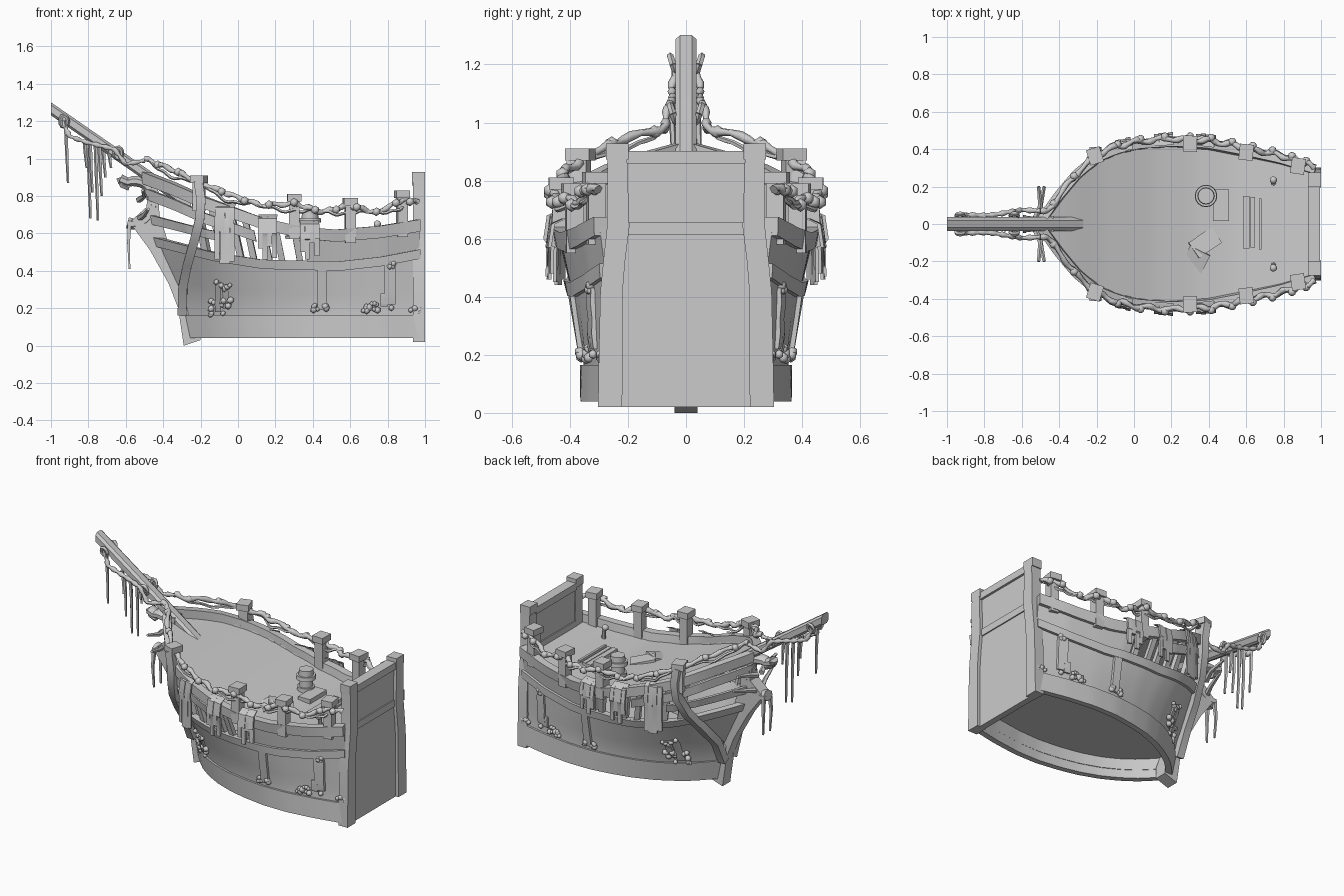
import bpy, bmesh, math, random
from mathutils import Vector, Matrix

if "Cube" in bpy.data.objects:
    bpy.data.objects.remove(bpy.data.objects["Cube"])

random.seed(4)
grey = bpy.data.materials.new("weathered_grey")
grey.diffuse_color = (0.6, 0.6, 0.6, 1)
grey.use_nodes = True
grey.node_tree.nodes["Principled BSDF"].inputs["Base Color"].default_value = grey.diffuse_color


def table(t, v):
    if v <= t[0][0]:
        return t[0][1]
    for (a, p), (b, q) in zip(t, t[1:]):
        if v <= b:
            return p + (q - p) * ((v - a) / (b - a))
    return t[-1][1]


# Hull shape: stem line, plan outlines (top and bottom), beam by height, and sheer lines
STEM = [(0, -.25), (.24, -.3), (.51, -.42), (.66, -.47), (.9, -.5)]
PLAN = [(0, .05), (.035, .22), (.07, .38), (.13, .62), (.2, .81), (.27, .91), (.35, .97),
        (.47, 1), (.6, .98), (.73, .9), (.87, .8), (1, .67)]
LOW = [(0, .05), (.05, .24), (.1, .41), (.17, .58), (.25, .73), (.35, .86), (.45, .94), (.57, 1), (.7, 1),
       (.85, .93), (1, .82)]
BEAM = [(0, .35), (.2, .355), (.45, .405), (.62, .445), (.9, .45)]
RAIL = [(-.5, .93), (-.35, .87), (-.2, .80), (-.05, .745), (.1, .69), (.3, .64), (.5, .62), (.75, .64), (1, .68)]
MID = [(-.5, .58), (-.2, .50), (.06, .46), (.5, .45), (.75, .475), (1, .52)]


def rail(u):
    return table(RAIL, -.5 + 1.47 * u)


def mid(u):
    return table(MID, -.5 + 1.47 * u)


def raw(u, z):
    xb = table(STEM, z)
    k = max(0, min(1, (z - .08) / .42))
    s = table(LOW, u) * (1 - k) + table(PLAN, u) * k
    return Vector((xb + u * (.97 - xb), s * table(BEAM, z)))


def hull(u, z, off=0):
    p = raw(u, z)
    d = raw(min(1, u + .03), z) - raw(max(0, u - .03), z)
    p = p + Vector((-d.y, d.x)).normalized() * off
    return Vector((p.x, max(p.y, .01), z))


def at(x, z, off=0):
    xb = table(STEM, z)
    return hull(max(0, min(1, (x - xb) / (.97 - xb))), z, off)


def finish(name, bm, angle=35, mirror=False):
    if mirror:
        g = bmesh.ops.duplicate(bm, geom=bm.verts[:] + bm.edges[:] + bm.faces[:])["geom"]
        for v in g:
            if isinstance(v, bmesh.types.BMVert):
                v.co.y *= -1
    bmesh.ops.recalc_face_normals(bm, faces=bm.faces[:])
    me = bpy.data.meshes.new(name)
    bm.to_mesh(me)
    bm.free()
    me.materials.append(grey)
    for p in me.polygons:
        p.use_smooth = True
    me.set_sharp_from_angle(angle=math.radians(angle))
    bpy.context.collection.objects.link(bpy.data.objects.new(name, me))


def loft(bm, rings):
    vs = [[bm.verts.new(p) for p in r] for r in rings]
    n = len(vs[0])
    for a, b in zip(vs, vs[1:]):
        for i in range(n):
            bm.faces.new((a[i], a[(i + 1) % n], b[(i + 1) % n], b[i]))
    bm.faces.new(vs[0])
    bm.faces.new(vs[-1])


def band(bm, u0, u1, lo, hi, off, thick, n=32, rows=1):
    rings = []
    for i in range(n + 1):
        u = u0 + (u1 - u0) * i / n
        zs = [lo(u) + (hi(u) - lo(u)) * k / rows for k in range(rows + 1)]
        rings.append([hull(u, z, off) for z in zs] + [hull(u, z, off - thick) for z in reversed(zs)])
    loft(bm, rings)


def tube(bm, pts, r, sides=6, lump=0, tip=1, wide=1):
    pts = [Vector(p) for p in pts]
    rings = []
    for i, p in enumerate(pts):
        d = (pts[min(i + 1, len(pts) - 1)] - pts[max(i - 1, 0)]).normalized()
        a = d.cross(Vector((0, 1, 0)) if abs(d.y) < .9 else Vector((1, 0, 0))).normalized()
        b = d.cross(a) * wide
        rr = r * (1 + lump * math.sin(i * 1.9)) * (1 + (tip - 1) * i / (len(pts) - 1))
        rings.append([p + (a * math.cos(t) + b * math.sin(t)) * rr
                      for t in [2 * math.pi * (k + .5) / sides for k in range(sides)]])
    loft(bm, rings)


def ribbon(bm, pts, x0, x1, thick, lift):
    # Flat strip following the hull side: pts are (height, extra offset) pairs
    rings = []
    for z, off in pts:
        a, b = at(x0, .65 if lift else z, off), at(x1, .65 if lift else z, off)
        rings.append([(a.x, a.y, z), (b.x, b.y, z), (b.x, b.y - thick, z), (a.x, a.y - thick, z)])
    loft(bm, rings)


def box(bm, c, s, rot=0, tilt=0):
    m = Matrix.Translation(c) @ Matrix.Rotation(rot, 4, 'Z') @ Matrix.Rotation(tilt, 4, 'Y')
    bmesh.ops.create_cube(bm, size=1, matrix=m @ Matrix.Diagonal((*s, 1)))


def blob(bm, c, r, sub=1):
    bmesh.ops.create_icosphere(bm, subdivisions=sub, radius=r, matrix=Matrix.Translation(c))


def path(pts, n):
    t = [(i / (len(pts) - 1), Vector(p)) for i, p in enumerate(pts)]
    return [table(t, i / n) for i in range(n + 1)]


def const(v):
    return lambda u: v


# Hull planking, belts and rail
for name, args in {
    "hull_wall": (0, 1, const(.1), mid, 0, .025, 36, 6),
    "bottom_belt": (0, 1, const(.04), const(.165), .013, .036),
    "middle_belt": (0, 1, lambda u: mid(u) - .05, mid, .018, .045),
    "upper_rail": (0, 1, lambda u: rail(u) - .065, rail, .02, .05),
    "aft_planking": (.56, 1, lambda u: mid(u) - .02, lambda u: rail(u) - .03, 0, .02),
    "bow_plank_low": (0, .23, lambda u: mid(u) + .07, lambda u: mid(u) + .12, .005, .02),
    "bow_plank_high": (0, .38, lambda u: rail(u) - .15, lambda u: rail(u) - .09, .005, .02),
}.items():
    bm = bmesh.new()
    band(bm, *args)
    finish(name, bm, mirror=True)

bm = bmesh.new()
for u in (.16, .22, .29, .34, .4, .45, .52):
    band(bm, u, u + .024, lambda u: mid(u) - .01, lambda u: rail(u) - .04, 0, .03, 1)
finish("hull_ribs", bm, mirror=True)

# Deck and bilge floor
for name, zf, off in (("deck", lambda u: rail(u) - .05, -.02), ("bilge_floor", const(.18), -.015)):
    bm = bmesh.new()
    rows = []
    for i in range(33):
        p = hull(i / 32, zf(i / 32), off)
        rows.append([bm.verts.new((p.x, p.y * k, p.z)) for k in (1, -1)])
    for a, b in zip(rows, rows[1:]):
        bm.faces.new((a[0], a[1], b[1], b[0]))
    finish(name, bm)

# Curved frames and straps on the hull side
bm = bmesh.new()
tube(bm, [at(x, z, .025) for x, z in ((-.2, .88), (-.185, .78), (-.19, .68), (-.215, .57), (-.25, .44),
                                      (-.275, .32), (-.28, .17))], .034, 4)
finish("bow_frame", bm, mirror=True)
bm = bmesh.new()
ribbon(bm, [(z, .016) for z in (.19, .3, .42)], .425, .475, .03, False)
finish("hull_strap", bm, mirror=True)

# Rail posts with caps
bm = bmesh.new()
for x, lo, hi, off in ((-.2, .72, .91, .015), (.3, .57, .81, 0), (.6, .55, .79, 0), (.88, .58, .83, -.01)):
    p = at(x, lo, off)
    r = math.atan2(at(x + .05, lo).y - at(x - .05, lo).y, .1) * .5
    box(bm, (p.x, p.y, (lo + hi) / 2), (.055, .06, hi - lo), r)
    box(bm, (p.x, p.y, hi - .02), (.075, .085, .04), r)
finish("rail_posts", bm, mirror=True)

# Knotted rope along the rail
bm = bmesh.new()
ROPE = ((-.5, 1.0), (-.36, .945), (-.2, .87), (-.05, .81), (.12, .75), (.3, .76), (.45, .715), (.6, .75),
        (.74, .71), (.88, .78), (.96, .77))
rp = [(p[0], max(.07, at(p[0], .75).y + .01 + .01 * math.sin(i)), p[1] + .006 * math.sin(i * 1.3))
      for i, p in enumerate(path([(x, z, 0) for x, z in ROPE], 80))]
tube(bm, rp, .015, 6, .25)
tube(bm, [(x, y + .012 * math.sin(i * .4), z - .02 + .02 * math.cos(i * .4)) for i, (x, y, z) in enumerate(rp)],
     .009, 5)
for i in range(4, 80, 6):
    blob(bm, Vector(rp[i]) + Vector((0, .008, 0)), .024)
finish("rail_rope", bm, 60, True)

# Torn cloth sheets over the rail, with ragged ends
bm = bmesh.new()
for x0, top, ends in ((-.06, .76, (.46, .44, .44, .45)), (.16, .70, (.52, .46, .53, .47)),
                      (.38, .67, (.5, .46, .55, .48))):
    for k, end in enumerate(ends):
        x = x0 - .05 + .025 * k
        w = .004 * (k % 2)
        ribbon(bm, [(top, -.01), (top - .02, .03 + w), (top - .1, .042 + w), ((top + end) / 2, .04 - w), (end, .038)],
               x, x + .025, .012, True)
finish("torn_cloth", bm, mirror=True)

# Barnacles and drips
bm = bmesh.new()
for x0, z0, w, h, n in ((-.08, .2, .07, .05, 14), (-.08, .32, .05, .02, 8), (.43, .205, .045, .015, 8),
                        (.74, .205, .08, .02, 14), (.95, .19, .035, .01, 5), (-.3, .28, .02, .06, 5),
                        (.8, .43, .03, .01, 5)):
    for k in range(n):
        z = z0 + random.uniform(-h, h)
        blob(bm, at(x0 + random.uniform(-w, w), z, .01), random.uniform(.013, .021))
for x, w, lo, hi in ((.81, .06, .22, .43), (.78, .04, .21, .28), (-.1, .03, .18, .34), (-.06, .03, .2, .33)):
    ribbon(bm, [(lo + (hi - lo) * k / 4, .012 + .004 * (k % 2)) for k in range(5)], x - w / 2, x + w / 2, .02, False)
finish("barnacles", bm, 60, True)

# Stem timber with keel foot, curled scroll and bow spikes
bm = bmesh.new()
outline = [(-.29, 0), (-.2, .03), (-.2, .1), (-.25, .24), (-.36, .51), (-.42, .7), (-.43, .9), (-.47, .9),
           (-.49, .74), (-.58, .66), (-.47, .51), (-.37, .33), (-.32, .2)]
loft(bm, [[(x, y, z) for x, z in outline] for y in (-.04, .04)])
finish("stem", bm)
bm = bmesh.new()
arc = [(-.555 + .105 * math.cos(t), 0, .765 + .115 * math.sin(t)) for t in
       [math.radians(-110 + 220 * k / 16) for k in range(17)]]
tube(bm, arc + [(-.63, 0, .89)], .032, 8, .06, .9, 1.4)
tube(bm, [(-.63, 0, .9), (-.615, 0, .86), (-.58, 0, .845)], .025, 6, 0, .8, 1.5)
finish("bow_scroll", bm)
bm = bmesh.new()
for z, x in ((.8, -.45), (.7, -.42)):
    tube(bm, [(-.53, .02, z - .02), (-.5, .1, z), (x - .06, .2, z + .03)], .018, 5, 0, .5)
tube(bm, [(-.58, .03, .66), (-.585, .04, .55), (-.58, .035, .41)], .015, 4, 0, .4)
finish("bow_spikes", bm, mirror=True)

# Bowsprit with squared-off end, chamfered edges
bm = bmesh.new()
loft(bm, [[(x, y, z + dz) for y, dz in ((-.037, -.02), (-.02, -.035), (.02, -.035), (.037, -.02), (.037, .02),
                                        (.02, .035), (-.02, .035), (-.037, .02))]
          for x, z in ((-1, 1.266), (-.6, .99), (-.25, .745))])
finish("bowsprit", bm)

# Rope garland and strands under the bowsprit
bm = bmesh.new()
tube(bm, path([(-.94, .03, 1.2), (-.9, .05, 1.12), (-.82, .045, 1.09), (-.74, .05, 1.07), (-.66, .065, 1.05),
               (-.6, .075, .97), (-.5, .07, .99)], 30), .013, 6, .3)
for x, z in ((-.93, 1.2), (-.64, 1.03)):
    tube(bm, [(x + .02 * math.cos(t), .045 + .01 * math.sin(t), z + .03 * math.sin(t))
              for t in [k * .7 for k in range(10)]], .012, 5)
finish("bowsprit_rope", bm, 60, True)
bm = bmesh.new()
for x, y, hi, lo in ((-.92, -.04, 1.2, .87), (-.8, .035, 1.1, .68), (-.79, -.04, 1.08, .82), (-.76, .04, 1.07, .67),
                     (-.74, -.05, 1.06, .8), (-.72, .02, 1.06, .9), (-.69, -.03, 1.05, .95), (-.82, -.02, 1.1, .95)):
    tube(bm, [(x, y, hi), (x + .005, y + .005, (hi + lo) / 2), (x + .012, y, lo)], .012, 5, 0, .6)
finish("hanging_strands", bm)

# Stern panel with side posts and beams
bm = bmesh.new()
box(bm, (.96, 0, .445), (.04, .44, .85))
finish("stern_panel", bm)
bm = bmesh.new()
box(bm, (.962, 0, .88), (.065, .42, .045))
box(bm, (.96, 0, .635), (.055, .41, .045))
finish("stern_beams", bm)
bm = bmesh.new()
loft(bm, [[(x, y, z) for x, y in ((.935, a), (1, a), (1, b), (.935, b))] for z, a, b in
          ((.02, .22, .303), (.2, .218, .3), (.42, .218, .295), (.52, .21, .285), (.64, .195, .272), (.88, .203, .27))])
box(bm, (.965, .237, .9), (.07, .078, .055))
finish("stern_posts", bm, mirror=True)

# Deck fittings: capstan, hatch, planks, bollards, broken boards
bm = bmesh.new()
for z, r, h in ((.585, .055, .05), (.63, .042, .06), (.67, .06, .025), (.7, .045, .035)):
    bmesh.ops.create_cone(bm, cap_ends=True, segments=16, radius1=r, radius2=r * .95, depth=h,
                          matrix=Matrix.Translation((.385, .15, z)))
finish("capstan", bm)
bm = bmesh.new()
box(bm, (.465, .1, .585), (.085, .17, .03))
for x, y, w, l in ((.6, .01, .035, .28), (.635, .01, .025, .27), (.675, .0, .015, .27)):
    box(bm, (x, y, .585), (w, l, .025))
finish("hatch_and_planks", bm)
bm = bmesh.new()
bmesh.ops.create_cone(bm, cap_ends=True, segments=10, radius1=.014, radius2=.012, depth=.06,
                      matrix=Matrix.Translation((.745, .22, .61)))
blob(bm, (.745, .235, .65), .02, 2)
finish("bollards", bm, mirror=True)
bm = bmesh.new()
box(bm, (.38, -.1, .592), (.15, .1, .015), .6, .2)
box(bm, (.33, -.19, .592), (.11, .12, .015), 1.1, -.25)
finish("broken_boards", bm)
